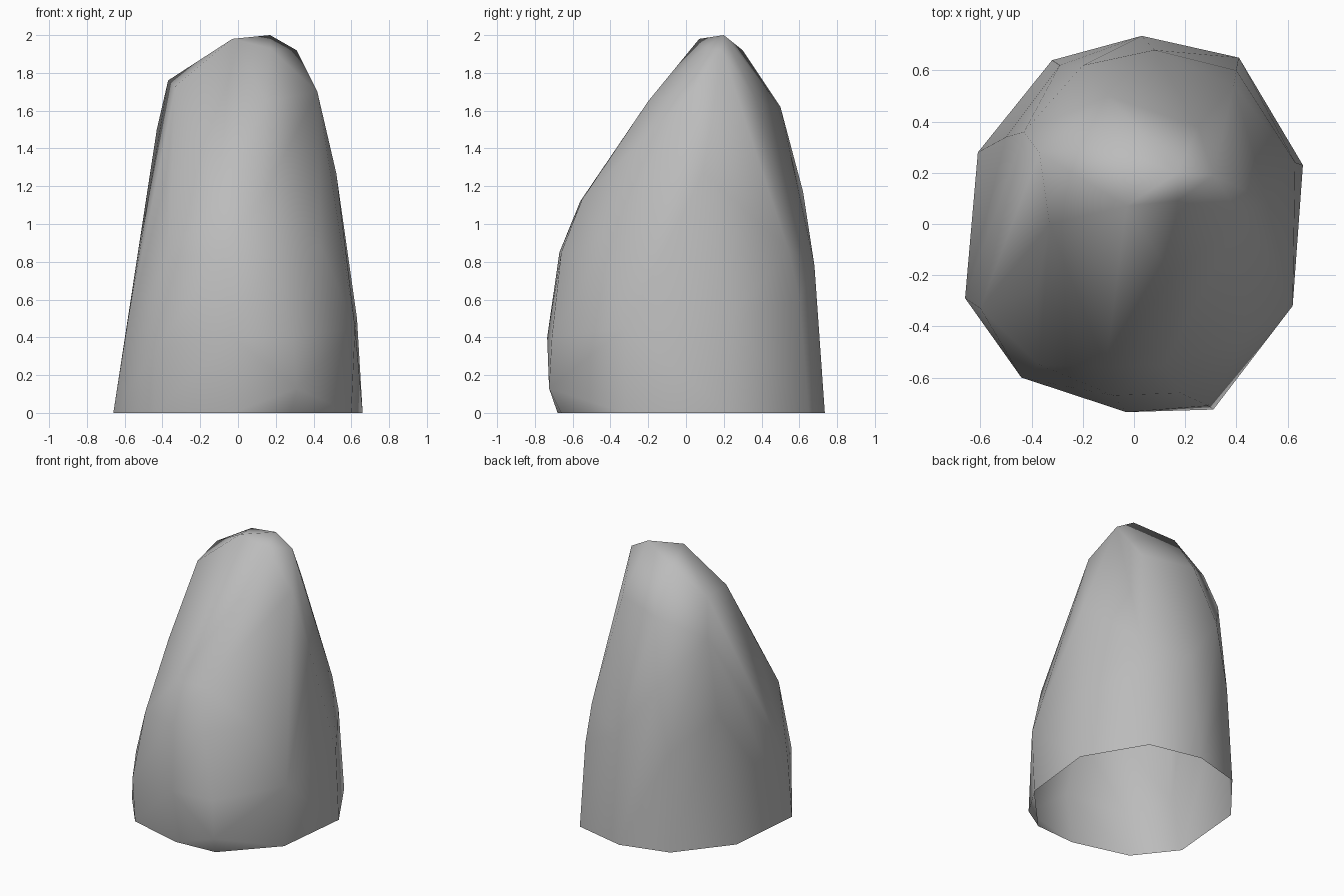
import bpy, bmesh

# Ridges of the boulder, each listed from the ground upward
RIDGES = {
    "back": [(0.03, 0.735, 0), (0.08, 0.68, 0.78)],
    "back_right": [(0.41, 0.65, 0), (0.40, 0.60, 0.6), (0.39, 0.54, 0.87), (0.25, 0.38, 1.64)],
    "right": [(0.66, 0.23, 0), (0.63, 0.24, 0.5), (0.52, 0.09, 1.27), (0.42, 0.03, 1.7)],
    "front_right": [(0.60, -0.32, 0), (0.62, -0.32, 0.45), (0.44, -0.44, 0.88)],
    "front": [(0.28, -0.66, 0), (0.31, -0.725, 0.13), (0.29, -0.71, 0.4),
              (0.18, -0.66, 0.85), (0.12, -0.55, 1.13), (0.15, -0.2, 1.65)],
    "front_middle": [(-0.03, -0.68, 0), (-0.03, -0.735, 0.4), (-0.08, -0.67, 0.85),
                     (-0.11, -0.56, 1.12)],
    "front_left": [(-0.44, -0.57, 0), (-0.44, -0.60, 0.33), (-0.37, -0.55, 0.82)],
    "left": [(-0.66, -0.29, 0), (-0.60, -0.33, 0.38), (-0.38, -0.26, 1.25), (-0.33, 0, 1.73)],
    "left_back": [(-0.61, 0.28, 0), (-0.50, 0.34, 0.95), (-0.43, 0.36, 1.5),
                  (-0.37, 0.28, 1.76)],
    "back_left": [(-0.32, 0.64, 0), (-0.29, 0.62, 0.7), (-0.20, 0.62, 1.17),
                  (-0.10, 0.50, 1.62), (-0.10, 0.30, 1.92)],
    "peak": [(0.05, -0.03, 1.85), (0.17, 0.09, 1.93), (-0.03, 0.07, 1.98),
             (0.31, 0.19, 1.92), (0.17, 0.20, 2.0)],
}

stone = bpy.data.materials.new("grey stone")
stone.diffuse_color = (0.5, 0.5, 0.5, 1)

# Boulder: skin stretched over the ridges
bm = bmesh.new()
for points in RIDGES.values():
    for p in points:
        bm.verts.new(p)
bmesh.ops.convex_hull(bm, input=bm.verts[:])
bmesh.ops.delete(bm, geom=[v for v in bm.verts if not v.link_faces], context='VERTS')

# Open underside
bmesh.ops.delete(bm, geom=[f for f in bm.faces if all(v.co.z < 0.001 for v in f.verts)],
                 context='FACES')
bmesh.ops.recalc_face_normals(bm, faces=bm.faces[:])
for f in bm.faces:
    f.smooth = True

mesh = bpy.data.meshes.new("boulder")
bm.to_mesh(mesh)
bm.free()
mesh.materials.append(stone)
boulder = bpy.data.objects.new("boulder", mesh)
bpy.context.collection.objects.link(boulder)
